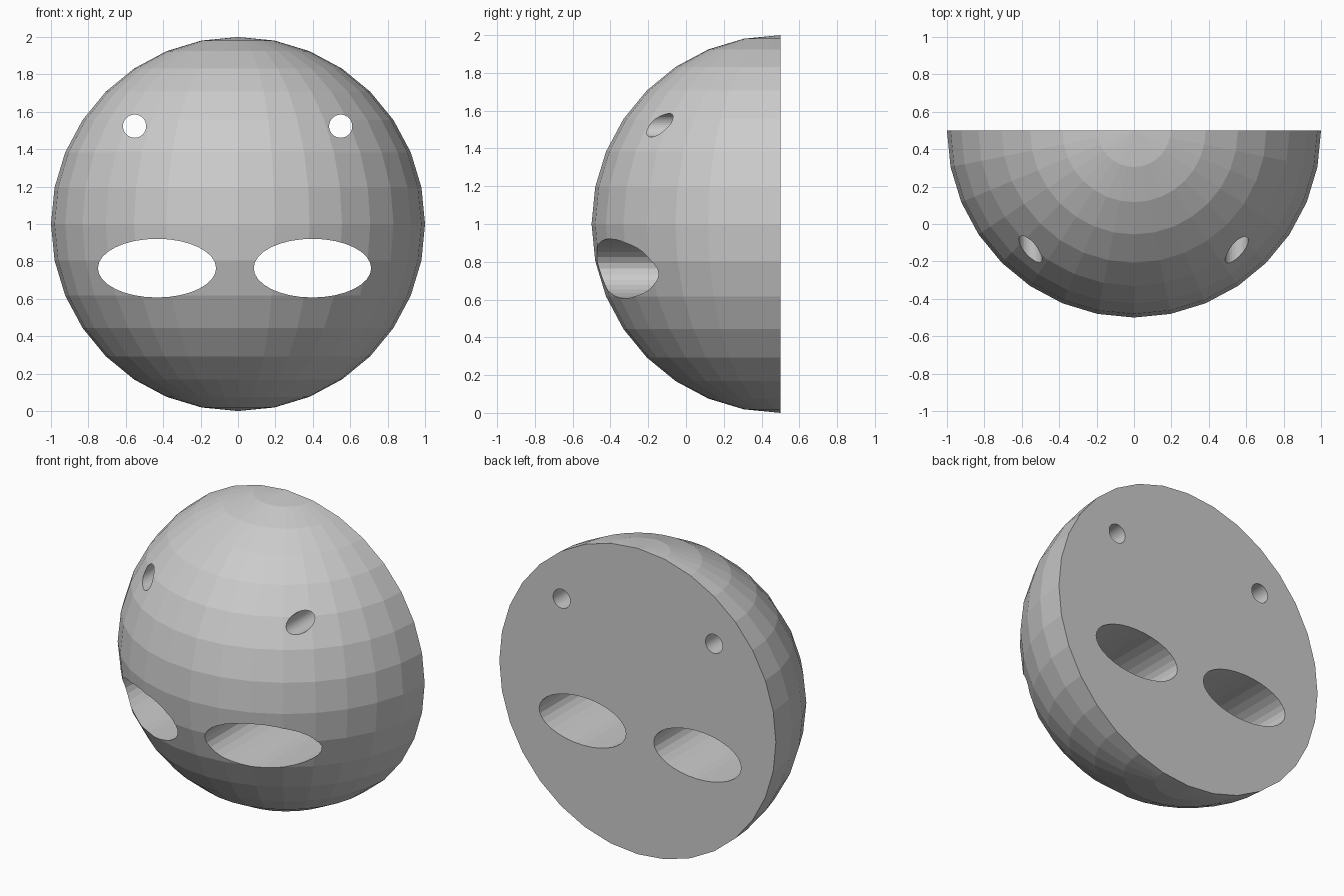
import bpy, bmesh
from mathutils import Matrix, Vector

if "Cube" in bpy.data.objects:
    bpy.data.objects.remove(bpy.data.objects["Cube"])

grey = bpy.data.materials.new("mask grey")
grey.diffuse_color = (0.6, 0.6, 0.6, 1)
grey.use_nodes = True
grey.node_tree.nodes["Principled BSDF"].inputs["Base Color"].default_value = grey.diffuse_color

BACK = 0.5


def make_object(name, bm):
    bmesh.ops.recalc_face_normals(bm, faces=bm.faces)
    mesh = bpy.data.meshes.new(name)
    bm.to_mesh(mesh)
    bm.free()
    mesh.materials.append(grey)
    obj = bpy.data.objects.new(name, mesh)
    bpy.context.collection.objects.link(obj)
    return obj


# Solid half sphere, cut flat at the back
bm = bmesh.new()
bmesh.ops.create_uvsphere(bm, u_segments=32, v_segments=16, radius=1,
                          matrix=Matrix.Translation((0, BACK, 1)))
cut = bmesh.ops.bisect_plane(bm, geom=bm.verts[:] + bm.edges[:] + bm.faces[:],
                             dist=1e-4, plane_co=(0, BACK, 0),
                             plane_no=(0, 1, 0), clear_outer=True)
rim = [e for e in bm.edges if e.is_boundary]
bmesh.ops.contextual_create(bm, geom=rim)
mask = make_object("half_sphere_mask", bm)

# Elliptical holes running straight through: name, x, z, half width, half height
holes = [("left_small_hole", -0.553, 1.523, 0.062, 0.062),
         ("right_small_hole", 0.549, 1.523, 0.062, 0.062),
         ("left_wide_hole", -0.433, 0.764, 0.316, 0.157),
         ("right_wide_hole", 0.398, 0.764, 0.314, 0.157)]

for name, x, z, rx, rz in holes:
    bm = bmesh.new()
    bmesh.ops.create_cone(bm, cap_ends=True, segments=32, radius1=1, radius2=1, depth=3,
                          matrix=Matrix.Translation((x, 0, z))
                          @ Matrix.Diagonal(Vector((rx, 1, rz, 1)))
                          @ Matrix.Rotation(1.5707963, 4, 'X'))
    cutter = make_object(name + "_cutter", bm)
    cutter.hide_render = True
    cutter.hide_viewport = True
    cutter.display_type = 'WIRE'
    mod = mask.modifiers.new(name, 'BOOLEAN')
    mod.operation = 'DIFFERENCE'
    mod.solver = 'EXACT'
    mod.object = cutter
